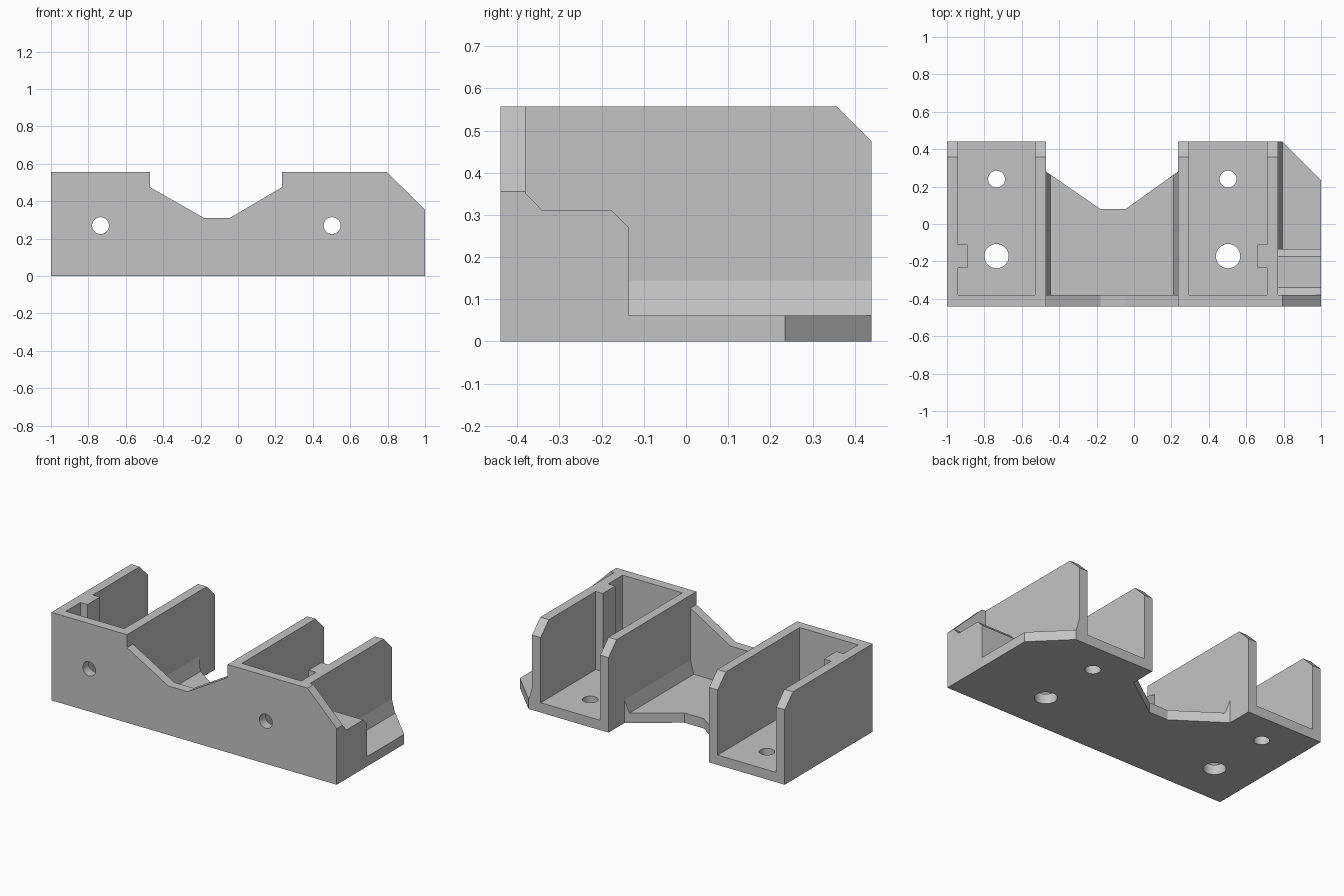
import bpy
import bmesh
import math

cube = bpy.data.objects.get("Cube")
if cube:
    bpy.data.objects.remove(cube, do_unlink=True)

grey = bpy.data.materials.new("plain grey")
grey.use_nodes = True
COLOUR = (0.55, 0.55, 0.55, 1)
grey.diffuse_color = COLOUR
grey.node_tree.nodes["Principled BSDF"].inputs["Base Color"].default_value = COLOUR

FRONT, BACK, TOP = -0.44, 0.44, 0.557
PLATE, FLOOR = -0.38, 0.062          # inner faces of front plate and floor


def prism(name, axis, lo, hi, outline):
    """Extrude a 2D outline along one axis; the outline uses the other two axes in order."""
    place = {"x": lambda a, b, h: (h, a, b),
             "y": lambda a, b, h: (a, h, b),
             "z": lambda a, b, h: (a, b, h)}[axis]
    bm = bmesh.new()
    ends = [[bm.verts.new(place(a, b, h)) for a, b in outline] for h in (lo, hi)]
    bm.faces.new(ends[0])
    bm.faces.new(ends[1])
    n = len(outline)
    for i in range(n):
        j = (i + 1) % n
        bm.faces.new((ends[0][i], ends[0][j], ends[1][j], ends[1][i]))
    bmesh.ops.recalc_face_normals(bm, faces=bm.faces)
    mesh = bpy.data.meshes.new(name)
    bm.to_mesh(mesh)
    bm.free()
    mesh.materials.append(grey)
    obj = bpy.data.objects.new(name, mesh)
    bpy.context.collection.objects.link(obj)
    return obj


def rect(a0, a1, b0, b1):
    return [(a0, b0), (a1, b0), (a1, b1), (a0, b1)]


def circle(a, b, r, n=32):
    return [(a + r * math.cos(math.tau * i / n), b + r * math.sin(math.tau * i / n))
            for i in range(n)]


def combine(body, part, operation):
    mod = body.modifiers.new(part.name, "BOOLEAN")
    mod.operation = operation
    mod.solver = "EXACT"
    mod.object = part
    bpy.context.view_layer.objects.active = body
    bpy.ops.object.modifier_apply(modifier=mod.name)
    bpy.data.objects.remove(part, do_unlink=True)


# Front plate with the central dip and the sloped corner
body = prism("bracket_body", "y", FRONT, PLATE, [
    (-1, 0), (1, 0), (1, 0.355), (0.795, TOP), (0.235, TOP), (0.235, 0.475),
    (-0.045, 0.31), (-0.18, 0.31), (-0.47, 0.475), (-0.47, TOP), (-1, TOP)])

# Floor with its cut back corner
parts = [prism("floor", "z", 0, FLOOR, [
    (-1, FRONT), (1, FRONT), (1, 0.235), (0.795, BACK), (-1, BACK)])]

# Four upright walls with chamfered back top corners
side = [(FRONT, 0), (BACK, 0), (BACK, 0.475), (0.358, TOP), (FRONT, TOP)]
for name, x0, x1 in (("right_outer_wall", -1, -0.94), ("right_inner_wall", -0.53, -0.47),
                     ("left_inner_wall", 0.235, 0.293), ("left_outer_wall", 0.71, 0.77)):
    parts.append(prism(name, "x", x0, x1, side))

# Small ribs inside the two bays
for name, x0, x1 in (("right_rib", -0.96, -0.89), ("left_rib", 0.66, 0.73)):
    parts.append(prism(name, "z", 0.02, TOP, rect(x0, x1, -0.235, -0.11)))

# Steep fillets at the feet of the walls
for name, x, out, back in (("right_fillet", -0.47, 1, 0.3), ("left_fillet", 0.235, -1, 0.3),
                           ("side_fillet", 0.77, 1, BACK)):
    parts.append(prism(name, "y", -0.4, back, [
        (x - out * 0.02, 0.03), (x + out * 0.023, 0.03), (x + out * 0.023, FLOOR),
        (x, 0.145), (x - out * 0.02, 0.145)]))

# Solid block on the side ledge
parts.append(prism("ledge_block", "x", 0.75, 1, [
    (FRONT, 0), (-0.135, 0), (-0.135, 0.27), (-0.175, 0.31), (-0.34, 0.31),
    (-0.382, 0.353), (FRONT, 0.353)]))

for part in parts:
    combine(body, part, "UNION")

# Open gap at the back between the bays
cutters = [prism("gap_cutter", "z", -0.1, 1, [
    (-0.47, 0.28), (-0.18, 0.08), (-0.045, 0.08), (0.235, 0.28), (0.235, 0.6), (-0.47, 0.6)])]

# Screw holes through the front plate and the floor of each bay
for x in (-0.735, 0.503):
    cutters.append(prism("front_hole", "y", -0.6, -0.3, circle(x, 0.27, 0.045)))
    cutters.append(prism("small_floor_hole", "z", -0.1, 0.12, circle(x, 0.24, 0.045)))
    cutters.append(prism("large_floor_hole", "z", -0.1, 0.12, circle(x, -0.172, 0.065)))
for cutter in cutters:
    cutter.hide_render = True
    combine(body, cutter, "DIFFERENCE")

# Tidy flat faces, then smooth only the round holes
bm = bmesh.new()
bm.from_mesh(body.data)
bmesh.ops.remove_doubles(bm, verts=bm.verts, dist=0.0005)
bmesh.ops.dissolve_limit(bm, angle_limit=0.01, verts=bm.verts, edges=bm.edges)
bm.to_mesh(body.data)
bm.free()
bpy.ops.object.select_all(action="DESELECT")
body.select_set(True)
bpy.context.view_layer.objects.active = body
bpy.ops.object.shade_smooth_by_angle(angle=math.radians(14))
